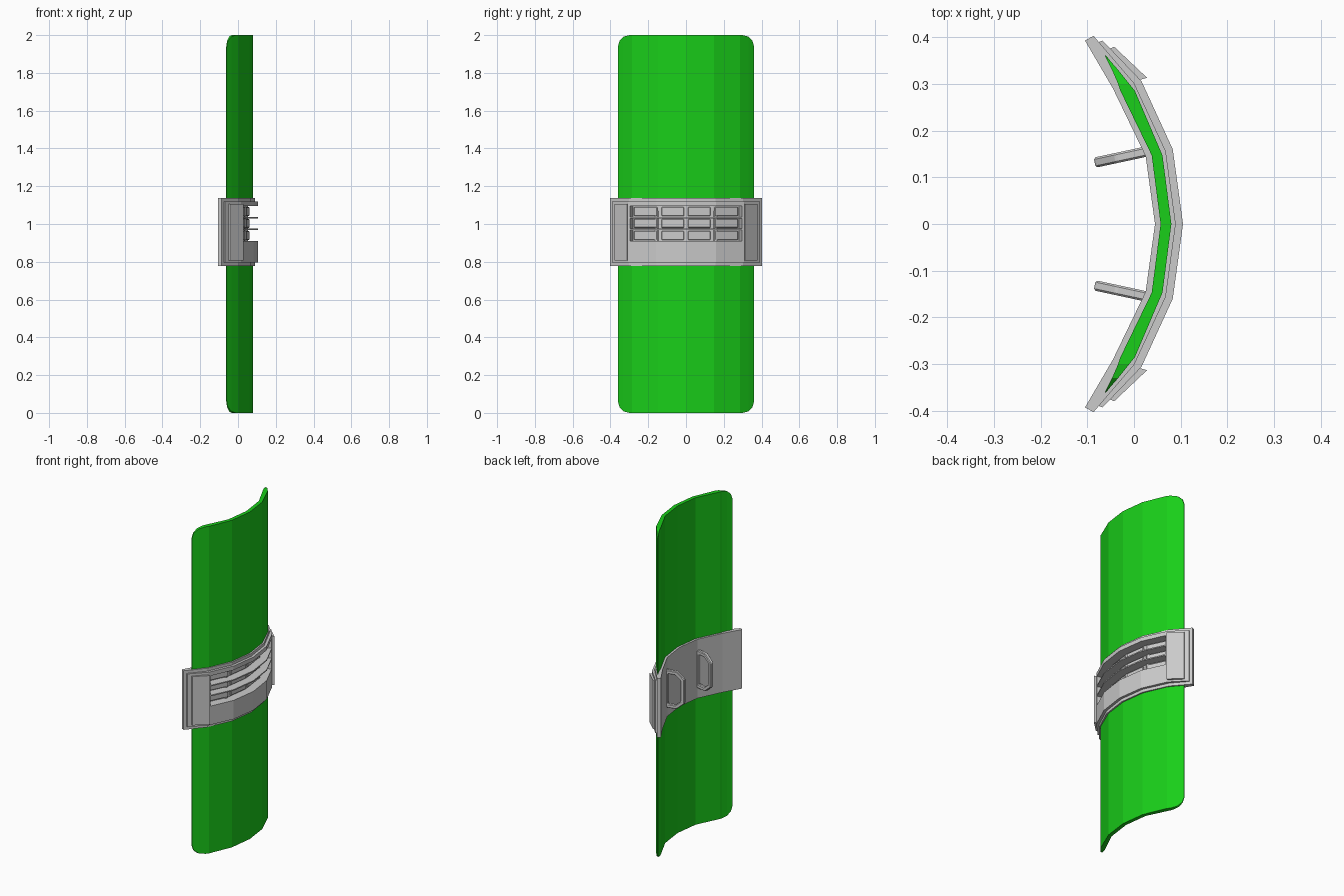
import bpy, bmesh, math

if "Cube" in bpy.data.objects:
    bpy.data.objects.remove(bpy.data.objects["Cube"])

green = bpy.data.materials.new("green_panel")
green.diffuse_color = (0.01, 0.62, 0.01, 1)
green.use_nodes = True
green.node_tree.nodes["Principled BSDF"].inputs["Base Color"].default_value = green.diffuse_color

# Band cross-section stations (x, y): inner face and outer face, mirrored in y
INNER = [(0.045, 0), (0.025, 0.145), (-0.045, 0.29), (-0.105, 0.393)]
OUTER = [(0.105, 0), (0.083, 0.16), (0.016, 0.306), (-0.08, 0.406)]


def lerp(a, b, f):
    return tuple(p + (q - p) * f for p, q in zip(a, b))


def band_point(t, d):
    s = -1 if t < 0 else 1
    i = min(int(abs(t)), 2)
    f = abs(t) - i
    x, y = lerp(lerp(INNER[i], INNER[i + 1], f), lerp(OUTER[i], OUTER[i + 1], f), d)
    return x, s * y


def loft(name, columns, closed=False, mat=None, bevel=0):
    """Skin a row of four-point sections into a solid."""
    bm = bmesh.new()
    rings = [[bm.verts.new(p) for p in c] for c in columns]
    pairs = list(zip(rings, rings[1:]))
    if closed:
        pairs.append((rings[-1], rings[0]))
    else:
        bm.faces.new(rings[0])
        bm.faces.new(rings[-1])
    for a, b in pairs:
        for k in range(4):
            n = (k + 1) % 4
            bm.faces.new((a[k], a[n], b[n], b[k]))
    bmesh.ops.recalc_face_normals(bm, faces=bm.faces)
    me = bpy.data.meshes.new(name)
    bm.to_mesh(me)
    bm.free()
    ob = bpy.data.objects.new(name, me)
    bpy.context.collection.objects.link(ob)
    if mat:
        me.materials.append(mat)
    if bevel:
        m = ob.modifiers.new("bevel", 'BEVEL')
        m.width = bevel
        m.segments = 1
    return ob


def strip(name, t0, t1, d0, d1, z0, z1, bevel=0):
    """Curved block that follows the band."""
    ts = [t0] + [t for t in range(-2, 3) if t0 + 0.01 < t < t1 - 0.01] + [t1]
    cols = []
    for t in ts:
        a, b = band_point(t, d0), band_point(t, d1)
        cols.append([(*a, z0), (*b, z0), (*b, z1), (*a, z1)])
    return loft(name, cols, bevel=bevel)


# Green curved panel with rounded corners: (outer x, inner x, y, corner cut)
half = [(0.08, 0.057, 0, 0), (0.061, 0.038, 0.147, 0), (0.002, -0.029, 0.285, 0),
        (-0.01, -0.034, 0.30, 0.0), (-0.034, -0.047, 0.33, 0.008),
        (-0.053, -0.058, 0.352, 0.03), (-0.06, -0.063, 0.361, 0.065)]
panel = [(a, b, -y, c) for a, b, y, c in half[:0:-1]] + half
for name, zc, ze in (("upper_panel", 1.115, 2.0), ("lower_panel", 0.86, 0.0)):
    s = -1 if ze > 1 else 1
    loft(name, [[(a, y, zc), (a, y, ze + s * c), (b, y, ze + s * c), (b, y, zc)]
                for a, b, y, c in panel], mat=green)

# Wide base band with a recessed window area
BASE, FLOOR, SLOT = 0.74, 0.12, 1.93
Z0, ZA, ZB, Z1 = 0.777, 0.91, 1.095, 1.138
strip("band_base_top", -3, 3, 0, BASE, ZB, Z1)
strip("band_base_bottom", -3, 3, 0, BASE, Z0, ZA)
strip("window_floor", -SLOT, SLOT, 0, FLOOR, ZA, ZB)

# Raised frame around the windows
strip("frame_top", -2.87, 2.87, BASE, 1, ZB, 1.12)
strip("frame_bottom", -2.87, 2.87, BASE, 1, 0.795, ZA)
for lo, hi, side in ((SLOT, 3, "right"), (-3, -SLOT, "left")):
    strip("band_base_" + side, lo, hi, 0, BASE, ZA, ZB)
    strip("frame_" + side, max(lo, -2.87), min(hi, 2.87), BASE, 1, ZA, ZB)
    a, b = sorted((math.copysign(2.03, lo), math.copysign(2.7, lo)))
    strip("end_plate_" + side, a, b, 1, 1.25, 0.807, 1.105)

# Horizontal fins and window blocks
for z in (0.969, 1.03):
    strip("window_fin", -SLOT, SLOT, FLOOR, 1, z, z + 0.007)
for z0, z1 in ((0.916, 0.963), (0.98, 1.026), (1.042, 1.09)):
    for a, b in ((-1.87, -1.03), (-0.87, -0.07), (0.07, 0.87), (1.03, 1.87)):
        strip("window_block", a, b, FLOOR - 0.02, 0.28, z0, z1, bevel=0.003)

# Two trapezoid grip handles on the inner side: (depth, z) loops
outer = [(0, 0.84), (0, 1.07), (0.075, 1.07), (0.122, 1.03), (0.122, 0.88), (0.075, 0.84)]
inner = [(0.022, 0.863), (0.022, 1.047), (0.067, 1.047), (0.1, 1.019), (0.1, 0.891), (0.067, 0.863)]
for s, side in ((1, "right"), (-1, "left")):
    def place(p, w):
        return (0.035 - 0.977 * p[0] - 0.21 * w, s * (0.157 - 0.21 * p[0] + 0.977 * w), p[1])
    loft("grip_handle_" + side,
         [[place(o, -0.011), place(o, 0.011), place(i, 0.011), place(i, -0.011)]
          for o, i in zip(outer, inner)], closed=True, bevel=0.004)
